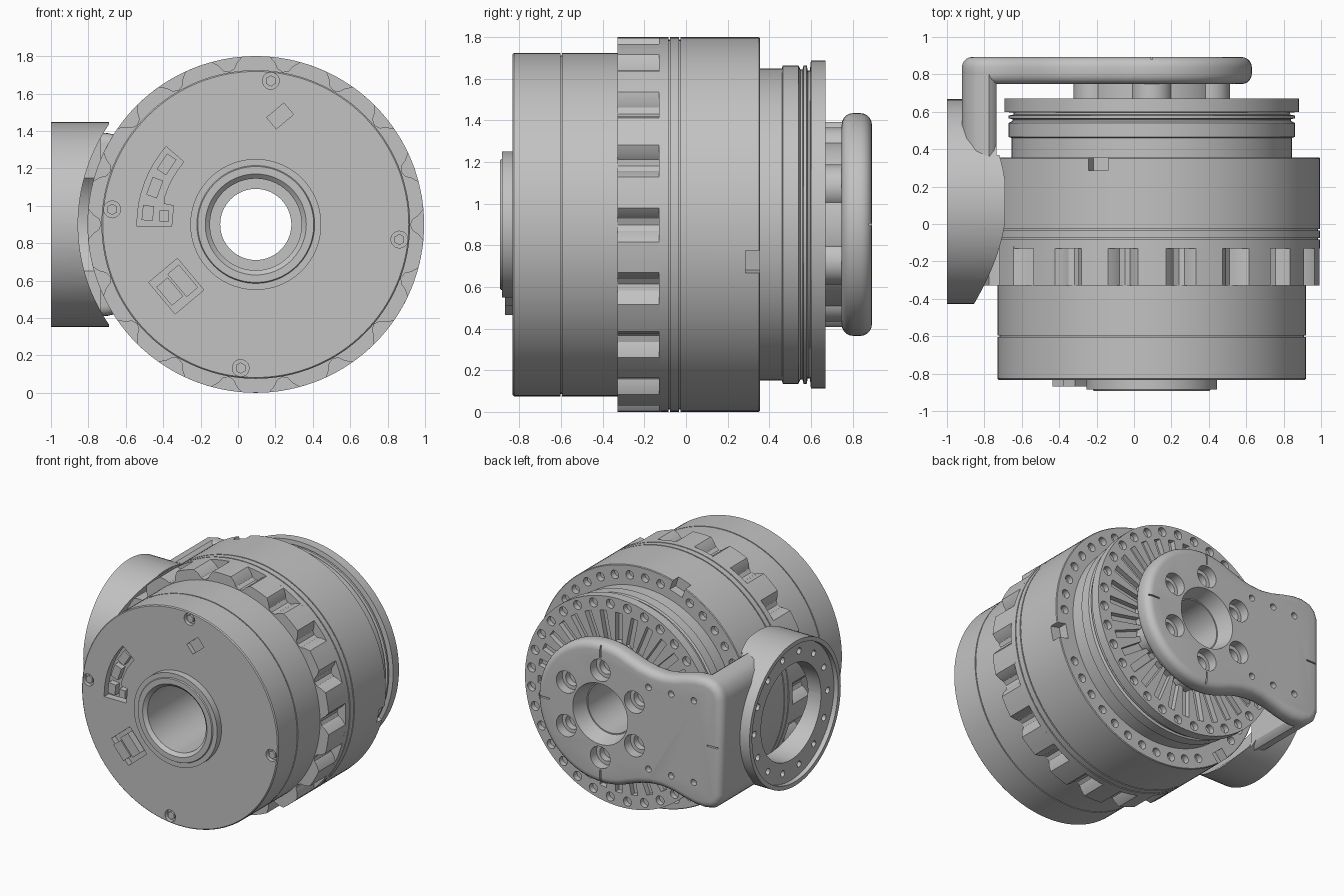
import bpy, bmesh, math
from math import cos, sin, radians, tau
from mathutils import Matrix, Vector

if "Cube" in bpy.data.objects:
    bpy.data.objects.remove(bpy.data.objects["Cube"], do_unlink=True)

AXIS = Vector((0.095, 0, 0.9))      # drive axis runs along y through this point

metal = bpy.data.materials.new("plain grey metal")
metal.use_nodes = True
metal.diffuse_color = (0.54, 0.54, 0.54, 1)
metal.node_tree.nodes["Principled BSDF"].inputs["Base Color"].default_value = metal.diffuse_color


def spin(angle):
    """Turn about the drive axis, counted from +x towards +z."""
    return Matrix.Rotation(-angle, 4, 'Y')


def polar(radius, angle):
    return radius * cos(angle), radius * sin(angle)


def finish(bm, name):
    bmesh.ops.recalc_face_normals(bm, faces=bm.faces)
    mesh = bpy.data.meshes.new(name)
    bm.to_mesh(mesh)
    bm.free()
    obj = bpy.data.objects.new(name, mesh)
    obj.location = AXIS
    mesh.materials.append(metal)
    bpy.context.collection.objects.link(obj)
    return obj


def activate(obj):
    bpy.ops.object.select_all(action='DESELECT')
    obj.select_set(True)
    bpy.context.view_layer.objects.active = obj


def smooth(obj):
    activate(obj)
    bpy.ops.object.shade_smooth_by_angle(angle=radians(30))


def cut(obj, cutter_bm):
    cutter = finish(cutter_bm, "cutter")
    cutter.hide_render = True
    mod = obj.modifiers.new("Cut", 'BOOLEAN')
    mod.operation, mod.solver, mod.object = 'DIFFERENCE', 'EXACT', cutter
    activate(obj)
    bpy.ops.object.modifier_apply(modifier=mod.name)
    bpy.data.objects.remove(cutter, do_unlink=True)


def rod(bm, x, z, y0, y1, radius, end_radius=None, sides=20):
    """Cylinder or cone along y; radius at y0, end_radius at y1."""
    end = radius if end_radius is None else end_radius
    place = Matrix.Translation((x, (y0 + y1) / 2, z)) @ Matrix.Rotation(math.pi / 2, 4, 'X')
    bmesh.ops.create_cone(bm, cap_ends=True, segments=sides, radius1=end, radius2=radius,
                          depth=y1 - y0, matrix=place)


def cross_rod(bm, y, z, x0, x1, radius, sides=20):
    place = Matrix.Translation(((x0 + x1) / 2, y, z)) @ Matrix.Rotation(math.pi / 2, 4, 'Y')
    bmesh.ops.create_cone(bm, cap_ends=True, segments=sides, radius1=radius, radius2=radius,
                          depth=x1 - x0, matrix=place)


def block(bm, center, size, turn=Matrix(), tilt=Matrix()):
    bmesh.ops.create_cube(bm, size=1, matrix=turn @ Matrix.Translation(center) @ tilt
                          @ Matrix.Diagonal((*size, 1)))


def prism(bm, outline, y0, y1, rounding=0):
    """Extrude an x-z outline along y; rounding softens both rims."""
    points = [Vector(p) for p in outline]
    inward = []
    for i, point in enumerate(points):
        along = (points[(i + 1) % len(points)] - points[i - 1]).normalized()
        inward.append(Vector((-along.y, along.x)))
    sections = [(0, y0), (0, y1)]
    if rounding:
        arc = [(rounding * (1 - sin(a)), rounding * (1 - cos(a)))
               for a in (radians(18 * k) for k in range(6))]
        sections = [(d, y0 + h) for d, h in arc] + [(d, y1 - h) for d, h in reversed(arc)]
    rings = []
    for inset, y in sections:
        spots = [p + n * inset for p, n in zip(points, inward)]
        rings.append([bm.verts.new((s.x, y, s.y)) for s in spots])
    for low, high in zip(rings, rings[1:]):
        for i in range(len(points)):
            bm.faces.new((low[i - 1], high[i - 1], high[i], low[i]))
    bm.faces.new(rings[0])
    bm.faces.new(rings[-1][::-1])


def lathe(name, profile, sides=128):
    bm = bmesh.new()
    rings = []
    for i in range(sides):
        x, z = polar(1, tau * i / sides)
        rings.append([bm.verts.new((x * r, y, z * r)) for r, y in profile])
    for i, ring in enumerate(rings):
        after = rings[(i + 1) % sides]
        for j in range(len(ring)):
            k = (j + 1) % len(ring)
            bm.faces.new((ring[j], ring[k], after[k], after[j]))
    return finish(bm, name)


# Drive housing: one turned body with a stepped bore
def groove(radius, y, half=0.004, depth=0.012):
    return [(radius, y - half), (radius - depth, y - half),
            (radius - depth, y + half), (radius, y + half)]

housing = lathe("drive_housing", [
    (0.19, 0.62), (0.19, 0), (0.245, 0), (0.245, -0.87), (0.27, -0.893), (0.31, -0.893), (0.315, -0.885),
    (0.35, -0.885), (0.35, -0.833), (0.818, -0.833), (0.825, -0.826), *groove(0.825, -0.6),
    (0.825, -0.13), (0.9, -0.13), *groove(0.9, -0.08), *groove(0.9, -0.03),
    (0.9, 0.35), (0.895, 0.355), (0.75, 0.355), (0.75, 0.46), (0.765, 0.465), (0.765, 0.54),
    (0.745, 0.55), (0.745, 0.56), (0.765, 0.565), (0.765, 0.58), (0.74, 0.585), (0.74, 0.595),
    (0.787, 0.6), (0.787, 0.67), (0.35, 0.67), (0.35, 0.62)])

tools = bmesh.new()
SPOKES, RIM_BOLTS = 32, 40
for i in range(SPOKES):             # radial slots and bolt holes of the output face
    block(tools, (0.55, 0.67, 0), (0.26, 0.08, 0.055), spin(tau * i / SPOKES))
    rod(tools, *polar(0.735, tau * (i + 0.5) / SPOKES), 0.63, 0.7, 0.034, sides=14)
notch_angles = [radians(108.5 + 120 * k) for k in range(3)]
for angle in notch_angles:          # three locating notches in the rear shoulder
    block(tools, (0.87, 0.34, 0), (0.1, 0.11, 0.11), spin(angle))
for i in range(RIM_BOLTS):          # bolt holes around the rear shoulder
    angle = tau * i / RIM_BOLTS
    if all(abs(sin((angle - a) / 2)) > 0.07 for a in notch_angles):
        rod(tools, *polar(0.825, angle), 0.31, 0.4, 0.032, sides=14)
screw_spots = [polar(0.772, radians(84 + 90 * k)) for k in range(4)]
for x, z in screw_spots:            # front screw recesses
    rod(tools, x, z, -0.9, -0.8, 0.045)
diagonal = spin(radians(40))
block(tools, (0.13, -0.83, 0.58), (0.12, 0.06, 0.08), tilt=diagonal)
block(tools, (-0.425, -0.83, -0.33), (0.2, 0.08, 0.22), tilt=diagonal)
socket = [polar(0.635, radians(a)) for a in range(139, 180, 5)]
socket += [(-0.635, -0.01), (-0.45, -0.01), (-0.44, 0.1), (-0.49, 0.11)]
socket += [polar(0.51, radians(a)) for a in range(163, 138, -6)]
prism(tools, socket, -0.9, -0.78)
cut(housing, tools)
smooth(housing)

# Gear-like cooling teeth around the waist
TEETH = 18
ring_outline = []
for i in range(TEETH):
    for part, radius in ((0, 0.9), (0.16, 0.9), (0.32, 0.9), (0.48, 0.9), (0.58, 0.87),
                         (0.64, 0.84), (0.74, 0.828), (0.84, 0.84), (0.9, 0.87)):
        ring_outline.append(polar(radius, 0.089 + tau * (i + part) / TEETH))
bm = bmesh.new()
prism(bm, ring_outline, -0.33, -0.12)
tools = bmesh.new()
rod(tools, 0, 0, -0.4, 0, 0.8, sides=96)
teeth = finish(bm, "toothed_ring")
cut(teeth, tools)
smooth(teeth)

# Front screws and connectors
bm = bmesh.new()
for x, z in screw_spots:
    rod(bm, x, z, -0.825, -0.79, 0.03, sides=6)
smooth(finish(bm, "front_screws"))
bm = bmesh.new()
for radius, angle, length in ((0.575, 146, 0.1), (0.575, 160, 0.1), (0.58, 174, 0.08)):
    block(bm, (radius, -0.8, 0), (0.06, 0.05, length), spin(radians(angle)))
block(bm, (-0.49, -0.8, 0.045), (0.05, 0.05, 0.06))
for side, length in ((-0.045, 0.13), (0.045, 0.16)):
    offset = diagonal @ Vector((side, 0, 0))
    block(bm, Vector((-0.425, -0.83, -0.33)) + offset, (0.08, 0.08, length), tilt=diagonal)
finish(bm, "front_connectors")

# Lobed hub between the output face and the arm
hub = lathe("output_hub", [(0.19, 0.6), (0.19, 0.77), (0.405, 0.77), (0.405, 0.6)])
smooth(hub)
bolt_spots = [polar(0.33, radians(30 + 60 * k)) for k in range(6)]
bm = bmesh.new()
for x, z in bolt_spots:
    rod(bm, x * 1.08, z * 1.08, 0.64, 0.77, 0.11, sides=32)
smooth(finish(bm, "hub_lobes"))

# Arm plate: round head, slim waist, squared end
corner = [(-0.87, 0.492), (-0.94, 0.475), (-0.99, 0.43), (-1.015, 0.36)]
upper = [polar(0.535, radians(a)) for a in range(0, 116, 5)]
upper += [(-0.33, 0.45), (-0.42, 0.432), (-0.51, 0.428), (-0.6, 0.44), (-0.7, 0.468), (-0.79, 0.488)] + corner
outline = upper + [(x, -z) for x, z in reversed(upper) if z > 0]
bm = bmesh.new()
prism(bm, outline, 0.748, 0.893, rounding=0.055)
plate = finish(bm, "arm_plate")
tools = bmesh.new()                 # centre dish
rod(tools, 0, 0, 0.7, 0.95, 0.18, 0.245, sides=64)
cut(plate, tools)
tools = bmesh.new()                 # bolt counterbores, dowel holes and index marks
for x, z in bolt_spots:
    rod(tools, x, z, 0.82, 0.95, 0.083, sides=32)
for x in (-0.405, -0.595, -0.785):
    for z in (-0.31, 0.31):
        rod(tools, x, z, 0.85, 0.95, 0.024)
for angle, radius in ((0, 0.47), (90, 0.47), (180, 0.94), (270, 0.47)):
    block(tools, (radius, 0.89, 0), (0.09, 0.03, 0.01), spin(radians(angle)))
cut(plate, tools)
tools = bmesh.new()                 # bolt through holes
for x, z in bolt_spots:
    rod(tools, x, z, 0.7, 0.87, 0.055, sides=32)
cut(plate, tools)
smooth(plate)


# Arm wall and side flange, relieved to clear the housing
def relieve(obj):
    tools = bmesh.new()
    rod(tools, 0, 0, -0.9, 0.38, 0.95, sides=128)
    cut(obj, tools)
    tools = bmesh.new()
    block(tools, (-0.7, 0.6, 0), (0.262, 0.46, 2))
    cut(obj, tools)
    tools = bmesh.new()
    cross_rod(tools, 0.12, 0, -1.2, -0.6, 0.36, sides=64)
    cut(obj, tools)

side = [(-0.829, 0.45), (-0.845, 0.475)] + corner
bm = bmesh.new()
prism(bm, side + [(x, -z) for x, z in reversed(side)], 0.15, 0.836)
wall = finish(bm, "arm_wall")
relieve(wall)
smooth(wall)

bm = bmesh.new()
cross_rod(bm, 0.12, 0, -1.095, -0.785, 0.547, sides=96)
flange = finish(bm, "side_flange")
relieve(flange)
tools = bmesh.new()
cross_rod(tools, 0.12, 0, -1.2, -1.06, 0.515, sides=96)
cut(flange, tools)
tools = bmesh.new()
for i in range(14):
    y, z = polar(0.44, tau * i / 14)
    cross_rod(tools, 0.12 + y, z, -1.1, -1.02, 0.024, sides=12)
cut(flange, tools)
smooth(flange)
